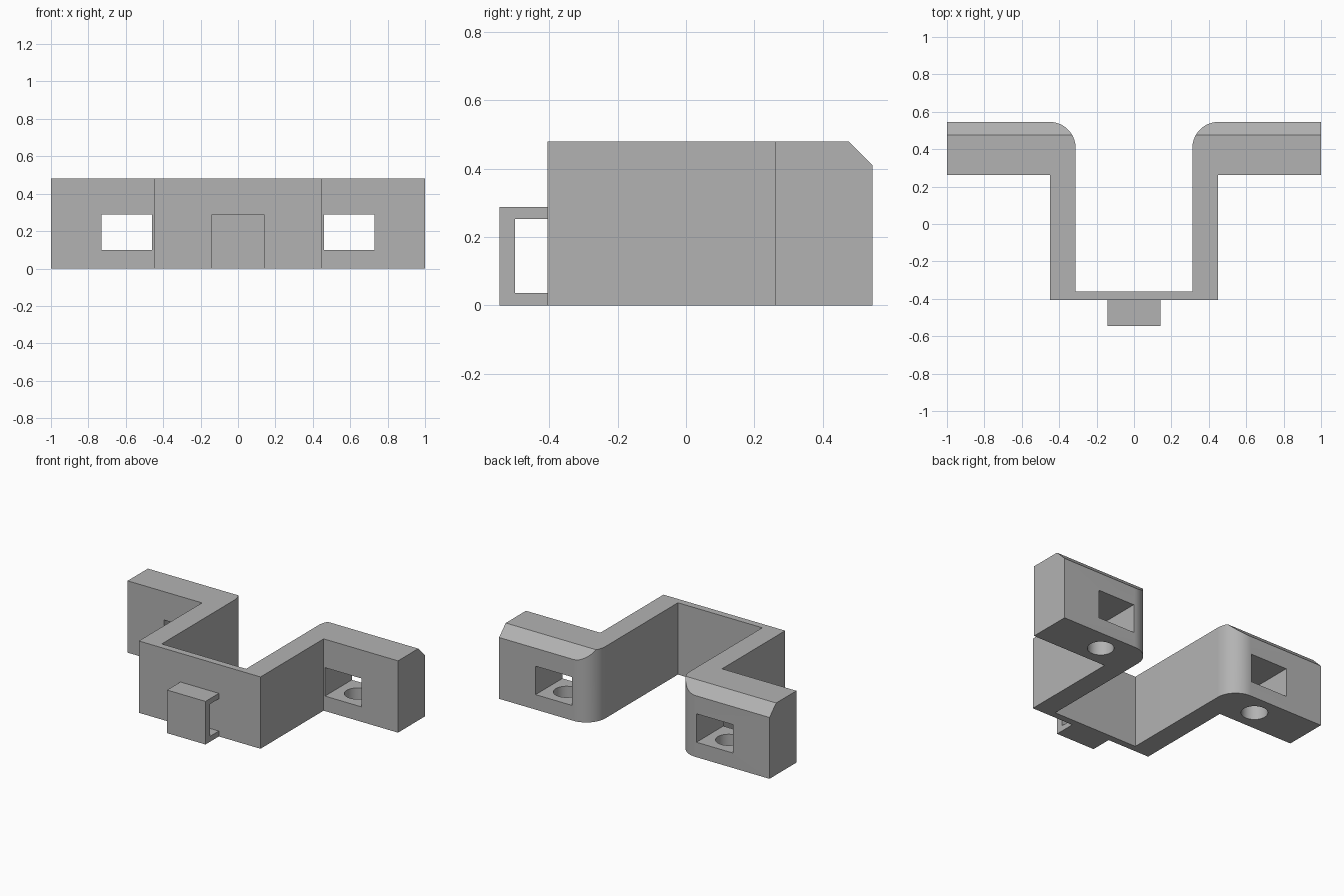
import bpy, bmesh
from math import cos, sin, pi
from mathutils import Vector, Matrix

cube = bpy.data.objects.get("Cube")
if cube:
    bpy.data.objects.remove(cube, do_unlink=True)

grey = bpy.data.materials.new("plain_grey")
grey.use_nodes = True
colour = (0.45, 0.45, 0.45, 1)
grey.diffuse_color = colour
grey.node_tree.nodes["Principled BSDF"].inputs["Base Color"].default_value = colour


def finish(name, bm):
    bmesh.ops.recalc_face_normals(bm, faces=bm.faces)
    mesh = bpy.data.meshes.new(name)
    bm.to_mesh(mesh)
    bm.free()
    mesh.materials.append(grey)
    obj = bpy.data.objects.new(name, mesh)
    bpy.context.collection.objects.link(obj)
    return obj


def extrude(points, direction):
    bm = bmesh.new()
    face = bm.faces.new([bm.verts.new(p) for p in points])
    new = bmesh.ops.extrude_face_region(bm, geom=[face])["geom"]
    verts = [g for g in new if isinstance(g, bmesh.types.BMVert)]
    bmesh.ops.translate(bm, verts=verts, vec=direction)
    return bm


def activate(obj):
    bpy.ops.object.select_all(action='DESELECT')
    obj.select_set(True)
    bpy.context.view_layer.objects.active = obj


def cut(target, cutter):
    cutter.hide_render = True
    mod = target.modifiers.new("cut", 'BOOLEAN')
    mod.operation = 'DIFFERENCE'
    mod.solver = 'EXACT'
    mod.object = cutter
    activate(target)
    bpy.ops.object.modifier_apply(modifier=mod.name)
    bpy.data.objects.remove(cutter, do_unlink=True)


# Hat-shaped bracket: half outline from the front wall round to the inner channel
HEIGHT, BACK, RADIUS = 0.48, 0.546, 0.14
half = [(0.45, -0.405), (0.45, 0.262), (1.0, 0.262), (1.0, BACK)]
for i in range(17):
    a = pi / 2 + i * pi / 32
    half.append((0.452 + RADIUS * cos(a), BACK - RADIUS + RADIUS * sin(a)))
half.append((0.312, -0.36))
outline = half + [(-x, y) for x, y in reversed(half)]
bm = extrude([(x, y, 0) for x, y in outline], Vector((0, 0, HEIGHT)))

# Chamfer along the upper back edge
cut_loop = bmesh.ops.bisect_plane(
    bm, geom=bm.verts[:] + bm.edges[:] + bm.faces[:],
    plane_co=(0, BACK - 0.07, HEIGHT), plane_no=(0, 1, 1), clear_outer=True)
edges = [g for g in cut_loop["geom_cut"] if isinstance(g, bmesh.types.BMEdge)]
bmesh.ops.holes_fill(bm, edges=edges, sides=0)
bracket = finish("bracket", bm)

# Window through each wing, with a round hole from its floor to the underside
for side in (1, -1):
    bm = bmesh.new()
    bmesh.ops.create_cube(bm, size=1, matrix=Matrix.Translation((side * 0.595, 0.4, 0.195))
                          @ Matrix.Diagonal((0.27, 0.5, 0.19, 1)))
    cut(bracket, finish("window_cutter", bm))
    bm = bmesh.new()
    bmesh.ops.create_cone(bm, cap_ends=True, segments=48, radius1=0.08, radius2=0.08,
                          depth=0.25, matrix=Matrix.Translation((side * 0.6, 0.405, 0.06)))
    cut(bracket, finish("hole_cutter", bm))

# Square loop on the front wall
loop = [(-0.405, 0), (-0.546, 0), (-0.546, 0.288), (-0.405, 0.288),
        (-0.405, 0.252), (-0.5, 0.252), (-0.5, 0.036), (-0.405, 0.036)]
front_loop = finish("front_loop", extrude([(-0.142, y, z) for y, z in loop],
                                          Vector((0.284, 0, 0))))

activate(bracket)
bpy.ops.object.shade_smooth_by_angle(angle=pi / 7)
